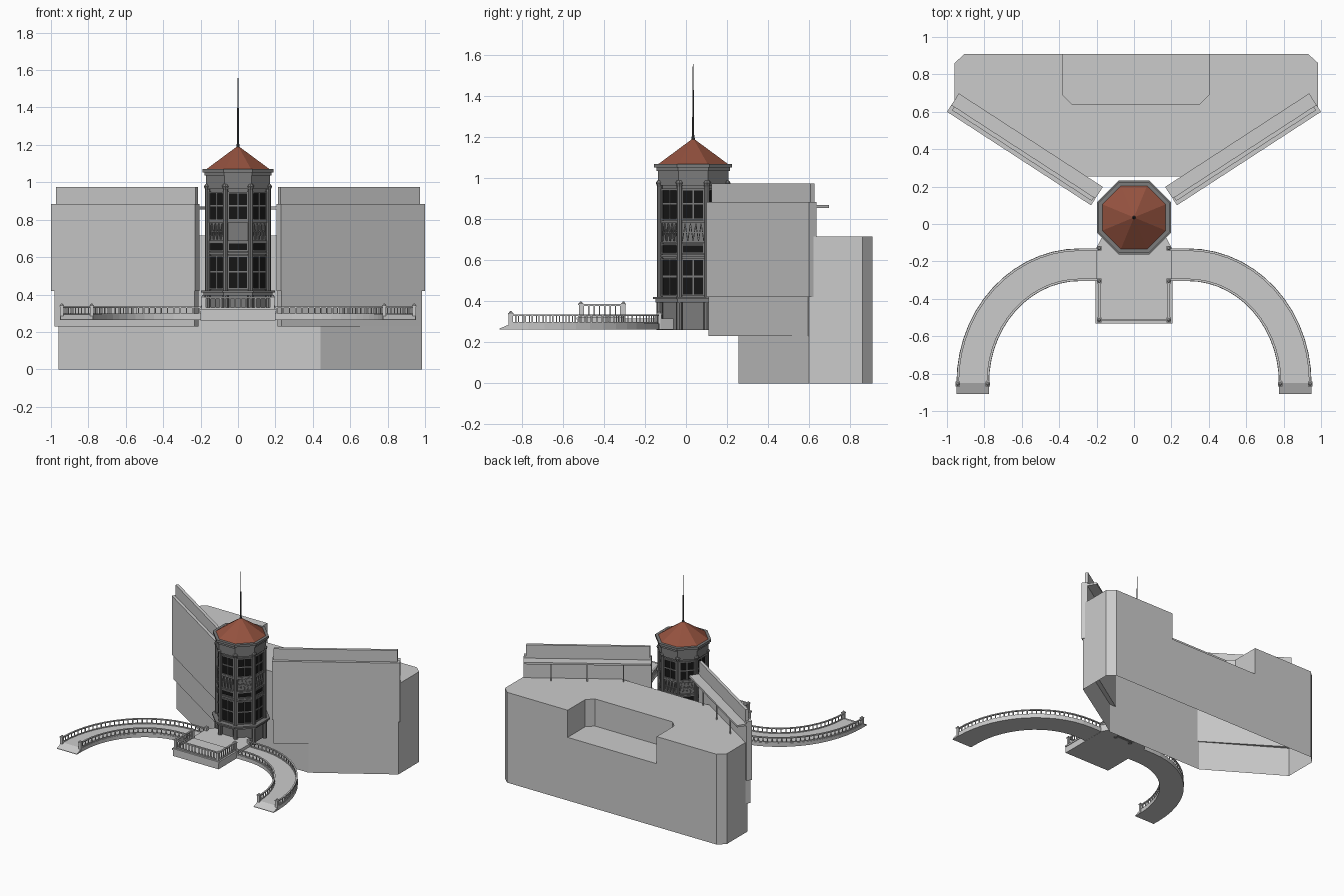
import bpy, bmesh
from math import pi, sin, cos, tan, hypot, atan2
from mathutils import Matrix, Vector

if "Cube" in bpy.data.objects:
    bpy.data.objects.remove(bpy.data.objects["Cube"])


def mat(name, r, g, b):
    m = bpy.data.materials.new(name)
    m.diffuse_color = (r, g, b, 1)
    m.use_nodes = True
    m.node_tree.nodes["Principled BSDF"].inputs["Base Color"].default_value = m.diffuse_color
    return m


DARK, BLACK = mat("dark_stone", .2, .2, .2), mat("window_black", .008, .008, .008)
BRICK, METAL = mat("roof_tile", .30, .085, .05), mat("metal", .07, .07, .07)


def finish(name, bm, m=None, mirror=False):
    bmesh.ops.recalc_face_normals(bm, faces=bm.faces)
    me = bpy.data.meshes.new(name)
    bm.to_mesh(me)
    bm.free()
    o = bpy.data.objects.new(name, me)
    bpy.context.collection.objects.link(o)
    if m:
        me.materials.append(m)
    if mirror:
        o.modifiers.new("mirror", 'MIRROR').use_mirror_merge = False
    return o


def prism(bm, pts, z0, z1):
    lo = [bm.verts.new((x, y, z0)) for x, y in pts]
    hi = [bm.verts.new((x, y, z1)) for x, y in pts]
    bm.faces.new(lo[::-1])
    bm.faces.new(hi)
    for i in range(len(pts)):
        j = (i + 1) % len(pts)
        bm.faces.new((lo[i], lo[j], hi[j], hi[i]))


def box(bm, x0, x1, y0, y1, z0, z1, M=Matrix()):
    S = Matrix.Diagonal((x1 - x0, y1 - y0, z1 - z0, 1))
    T = Matrix.Translation(((x0 + x1) / 2, (y0 + y1) / 2, (z0 + z1) / 2))
    bmesh.ops.create_cube(bm, size=1, matrix=M @ T @ S)


def cone(bm, x, y, z0, z1, r0, r1, n=8, rot=0):
    M = Matrix.Translation((x, y, (z0 + z1) / 2)) @ Matrix.Rotation(rot, 4, 'Z')
    bmesh.ops.create_cone(bm, cap_ends=True, segments=n, radius1=r0, radius2=r1,
                          depth=z1 - z0, matrix=M)


def sweep(bm, left, right, z0, tops):
    rings = [[bm.verts.new((p[0], p[1], z)) for p, z in ((a, z0), (b, z0), (b, t), (a, t))]
             for a, b, t in zip(left, right, tops)]
    for r, q in zip(rings, rings[1:]):
        for i in range(4):
            j = (i + 1) % 4
            bm.faces.new((r[i], r[j], q[j], q[i]))
    bm.faces.new(rings[0])
    bm.faces.new(rings[-1][::-1])


# rear building, notched at the back and open underneath
bm = bmesh.new()
prism(bm, [(-.4, .255), (.44, .255), (.985, .60), (.985, .86), (.93, .91),
           (-.905, .91), (-.96, .86), (-.96, .60)], 0, .715)
building = finish("rear_building", bm)
bm = bmesh.new()
prism(bm, [(-.33, .64), (.35, .64), (.40, .69), (.40, 1), (-.38, 1), (-.38, .69)], .5, .9)
cutter = finish("notch_cutter", bm)
cutter.hide_render = True
b = building.modifiers.new("notch", 'BOOLEAN')
b.object, b.operation, b.solver = cutter, 'DIFFERENCE', 'EXACT'
bpy.context.view_layer.objects.active = building
bpy.ops.object.modifier_apply(modifier="notch")
bpy.data.objects.remove(cutter)
bm = bmesh.new()
bm.from_mesh(building.data)
bmesh.ops.delete(bm, geom=[f for f in bm.faces if f.calc_center_median().z < .001], context='FACES')
bm.to_mesh(building.data)
bm.free()

# slanted facade walls in a frame running along the wall
F = Matrix.Translation((.23, .10, 0)) @ Matrix.Rotation(atan2(.50, .77), 4, 'Z')
bm = bmesh.new()
box(bm, 0, .918, 0, .045, .42, .885, F)
box(bm, .008, .9, .006, .045, .23, .42, F)
box(bm, .01, .9, .022, .045, .885, .975, F)
finish("facade_wall", bm, None, True)
bm = bmesh.new()
box(bm, 0, .918, .04, .117, .855, .87, F)
for s in (.2, .46, .72):
    box(bm, s - .004, s + .004, .085, .093, .7, .86, F)
finish("rear_canopy", bm, None, True)

# octagonal tower
CY = .035


def octo(bm, ap0, z0, z1, ap1=None):
    k = 1 / cos(pi / 8)
    cone(bm, 0, CY, z0, z1, ap0 * k, (ap0 if ap1 is None else ap1) * k, 8, pi / 8)


bm = bmesh.new()
octo(bm, .15, .26, .40)
octo(bm, .155, .40, .985)
octo(bm, .172, .985, 1.05)
finish("tower_body", bm, DARK)
bm = bmesh.new()
for ap, z0, z1 in ((.185, .395, .41), (.197, .41, .422), (.165, .615, .628), (.165, .682, .69),
                   (.165, .782, .795), (.172, .965, .985), (.18, 1.035, 1.052), (.19, 1.052, 1.07)):
    octo(bm, ap, z0, z1)
finish("tower_cornices", bm, DARK)

cols, glass, frames, panels = (bmesh.new() for _ in range(4))
for i in range(8):
    M = Matrix.Translation((0, CY, 0)) @ Matrix.Rotation(i * pi / 4, 4, 'Z')
    # corner columns with capitals
    c = M @ Matrix.Rotation(pi / 8, 4, 'Z') @ Vector((0, -.176, 0))
    cone(cols, c.x, c.y, .26, .40, .016, .016)
    cone(cols, c.x, c.y, .42, .97, .013, .013)
    cone(cols, c.x, c.y, .96, .978, .013, .02)
    cone(cols, c.x, c.y, .978, .99, .02, .012)
    cone(cols, c.x, c.y, .99, 1.04, .009, .009)
    # windows with bars
    for z0, z1, bars in ((.43, .605, True), (.635, .676, False), (.80, .945, True)):
        box(glass, -.049, .049, -.158, -.15, z0, z1, M)
        for x in (-.053, .053):
            box(frames, x - .004, x + .004, -.165, -.15, z0 - .005, z1 + .005, M)
        for z in (z0, z1):
            box(frames, -.055, .055, -.165, -.15, z - .004, z + .004, M)
        if bars:
            zm = z0 + (z1 - z0) * .52
            box(frames, -.003, .003, -.162, -.15, z0, z1, M)
            box(frames, -.05, .05, -.162, -.15, zm - .004, zm + .004, M)
    # ornamental panel
    for k in range(8):
        x = -.046 + k * .0131
        T = M @ Matrix.Translation((x, -.158, .736)) @ Matrix.Rotation((-1) ** k * .14, 4, 'Y')
        box(panels, -.002, .002, -.005, .005, -.043, .043, T)
    box(panels, -.05, .05, -.162, -.154, .734, .739, M)
    # base panel
    box(panels, -.04, .04, -.155, -.14, .33, .385, M)
finish("tower_columns", cols, DARK)
finish("tower_windows", glass, BLACK)
finish("window_frames", frames, DARK)
finish("ornament_panels", panels, DARK)

# roof and spire
bm = bmesh.new()
octo(bm, .172, 1.068, 1.193, .003)
finish("tower_roof", bm, BRICK)
bm = bmesh.new()
cone(bm, 0, CY, 1.18, 1.21, .01, .006)
cone(bm, 0, CY, 1.2, 1.4, .005, .004)
cone(bm, 0, CY, 1.4, 1.557, .003, .002)
finish("spire", bm, METAL)

# entrance platform
bm = bmesh.new()
prism(bm, [(-.2, -.53), (.2, -.53), (.2, -.125), (.165, -.06), (-.165, -.06), (-.2, -.125)], .262, .315)
box(bm, -.205, .205, -.533, -.30, .31, .322)
finish("platform", bm)


# curved walkways: quarter ellipse about (.29, -.85)
def path(r):
    a, b = .572 + r, .632 + r
    arc = [(.29 + a * sin(i * pi / 28), -.85 + b * cos(i * pi / 28)) for i in range(15)]
    return [(.19, -.85 + b)] + arc


def strip(bm, r0, r1, z0, z1):
    p, q = path(r0), path(r1)
    sweep(bm, p, q, z0, [z1] * len(p))


bm = bmesh.new()
p, q = path(.0875), path(-.0875)
p.append((p[-1][0], -.91))
q.append((q[-1][0], -.91))
sweep(bm, p, q, .263, [.292] * (len(p) - 1) + [.267])
finish("curved_walkway", bm, None, True)


def balusters(bm, pts, z0, z1, step, w=.003):
    d = step / 2
    for a, b in zip(pts, pts[1:]):
        n = hypot(b[0] - a[0], b[1] - a[1])
        while d < n:
            x, y = (a[i] + (b[i] - a[i]) * d / n for i in (0, 1))
            box(bm, x - w, x + w, y - w, y + w, z0, z1)
            d += step
        d -= n


def post(bm, x, y, z0, z1):
    box(bm, x - .01, x + .01, y - .01, y + .01, z0, z1 - .012)
    box(bm, x - .013, x + .013, y - .013, y + .013, z1 - .016, z1 - .01)
    cone(bm, x, y, z1 - .01, z1, .01, .004)


# walkway railings
bm = bmesh.new()
for r in (.08, -.08):
    strip(bm, r - .006, r + .006, .327, .335)
    strip(bm, r - .004, r + .004, .29, .299)
    balusters(bm, path(r), .295, .33, .034)
    post(bm, path(r)[-1][0], -.855, .265, .352)
finish("walkway_railing", bm, None, True)

# platform railings
bm = bmesh.new()
for z0, z1 in ((.378, .387), (.322, .33)):
    box(bm, .18, .192, -.515, -.305, z0, z1)
    box(bm, 0, .186, -.519, -.507, z0, z1)
balusters(bm, [(.186, -.305), (.186, -.513), (0, -.513)], .32, .38, .026)
for y in (-.513, -.305, -.13):
    post(bm, .186, y, .29, .398 if y < -.2 else .352)
finish("platform_railing", bm, None, True)
